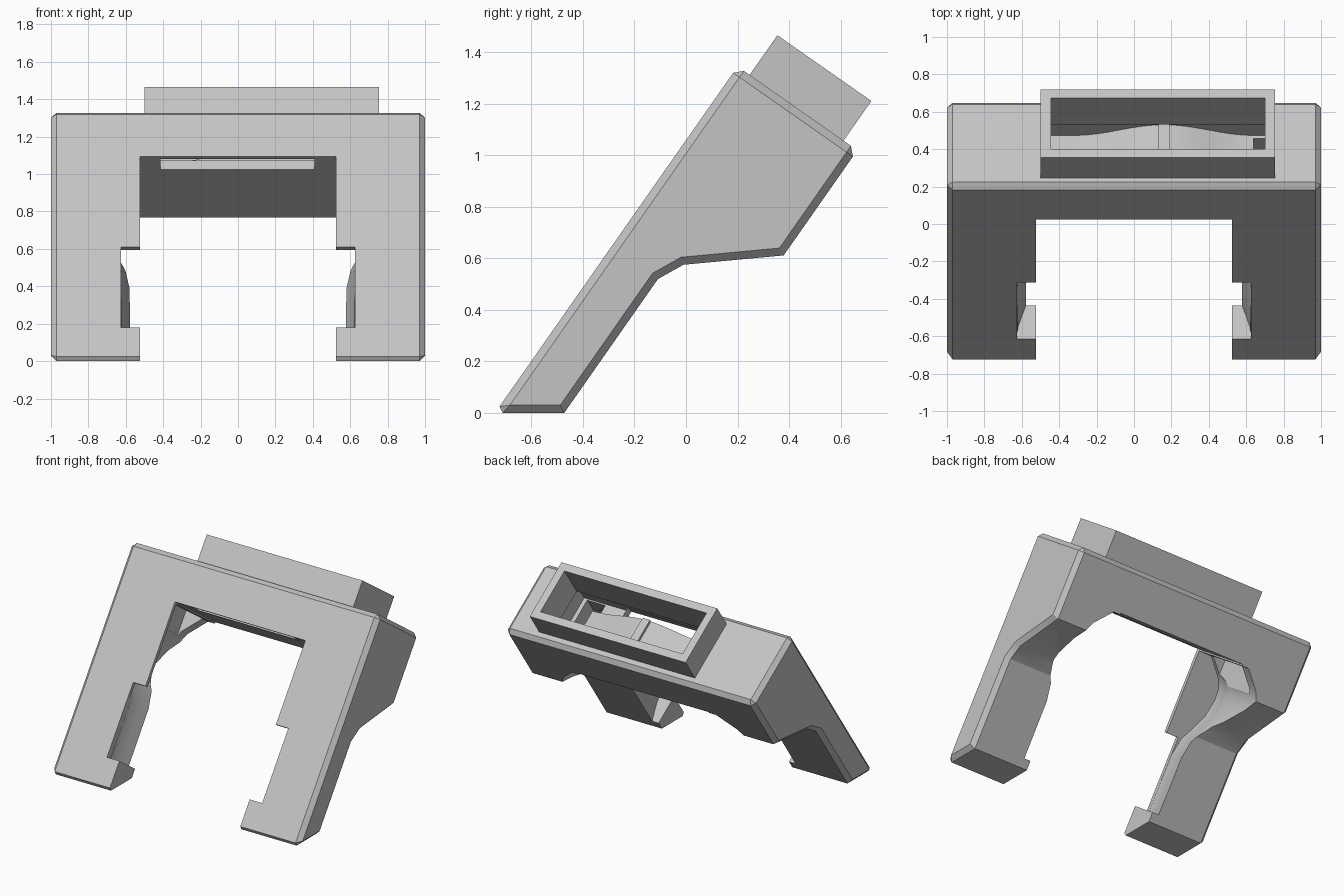
import bpy, bmesh, math
from mathutils import Matrix

old = bpy.data.objects.get("Cube")
if old:
    bpy.data.objects.remove(old)

# One plain grey plastic
grey = bpy.data.materials.new("grey plastic")
grey.use_nodes = True
tone = (0.55, 0.55, 0.55, 1)
grey.diffuse_color = tone
grey.node_tree.nodes["Principled BSDF"].inputs["Base Color"].default_value = tone

# Everything is made upright, then the whole duct is leaned back
LEAN = Matrix.Rotation(math.radians(-35), 4, "X")


def finish(name, bm):
    bmesh.ops.recalc_face_normals(bm, faces=bm.faces)
    mesh = bpy.data.meshes.new(name)
    bm.to_mesh(mesh)
    bm.free()
    mesh.materials.append(grey)
    obj = bpy.data.objects.new(name, mesh)
    bpy.context.collection.objects.link(obj)
    return obj


def loft(name, rings):
    """Skin a list of equal rings and cap both ends."""
    bm = bmesh.new()
    loops = [[bm.verts.new(p) for p in ring] for ring in rings]
    for a, b in zip(loops, loops[1:]):
        for i in range(len(a)):
            j = (i + 1) % len(a)
            bm.faces.new((a[i], a[j], b[j], b[i]))
    bm.faces.new(loops[0])
    bm.faces.new(loops[-1])
    return finish(name, bm)


def block(name, x, y, z):
    rings = [[(x[0], y[0], h), (x[1], y[0], h), (x[1], y[1], h), (x[0], y[1], h)] for h in z]
    return loft(name, rings)


def apply_modifiers(obj):
    bpy.context.view_layer.update()
    mesh = bpy.data.meshes.new_from_object(
        obj.evaluated_get(bpy.context.evaluated_depsgraph_get()))
    obj.modifiers.clear()
    obj.data = mesh


def cut(obj, cutter, keep=False):
    mod = obj.modifiers.new("cut", "BOOLEAN")
    mod.operation = "DIFFERENCE"
    mod.solver = "EXACT"
    mod.object = cutter
    apply_modifiers(obj)
    if not keep:
        bpy.data.objects.remove(cutter)


# Body: side profile swept across the width, outer edges chamfered
FRONT, LEG_BACK, BACK, TOP = -0.607, -0.387, -0.04, 1.216
profile = [(FRONT, -0.425), (LEG_BACK, -0.271), (LEG_BACK, 0.363),
           (-0.338, 0.465), (BACK, 0.718), (BACK, TOP), (FRONT, TOP)]
body = loft("duct_body", [[(x, y, z) for y, z in profile] for x in (-1, 1)])
bm = bmesh.new()
bm.from_mesh(body.data)


def is_chamfered(edge):
    a, b = (v.co for v in edge.verts)
    across = abs(a.x - b.x) > 1
    return not across or a.y < FRONT + 0.01 or a.z > TOP - 0.01


bmesh.ops.bevel(bm, geom=[e for e in bm.edges if is_chamfered(e)],
                offset=0.03, segments=1, affect="EDGES")
bm.to_mesh(body.data)
bm.free()

# Opening between the legs
cut(body, block("gap", (-0.525, 0.525), (-1, 0.5), (-1, 0.91)))

# Flared scoops inside the legs, behind the thin front wall: (height, reach)
SCOOP = [(-0.205, 0.575), (0.2, 0.577), (0.32, 0.60), (0.42, 0.66), (0.52, 0.71),
         (0.64, 0.735), (0.72, 0.73), (0.78, 0.70), (0.83, 0.65), (0.90, 0.58)]
for side in (-1, 1):
    rings = []
    for z, reach in SCOOP:
        wall = [(0.4, -0.58), (reach + 0.05, -0.58), (reach + 0.045, -0.53),
                (reach + 0.025, -0.46), (reach, -0.38), (reach, 0.1), (0.4, 0.1)]
        rings.append([(side * x, y, z) for x, y in wall])
    cut(body, loft("scoop", rings))
    # Outlet notch through the front wall
    xs = sorted((side * 0.4, side * 0.625))
    cut(body, block("notch", xs, (-0.7, -0.56), (-0.205, 0.32)))

# Inner chamber, with drops into both legs
cut(body, block("chamber", (-0.75, 0.75), (-0.555, -0.1), (0.967, 1.156)))
for side in (-1, 1):
    xs = sorted((side * 0.575, side * 0.72))
    cut(body, block("drop", xs, (-0.545, -0.12), (0.75, 1.05)))

# Slot in the roof of the gap
cut(body, block("slot", (-0.415, 0.41), (-0.583, -0.488), (0.85, 1.0)))

# Inlet collar, open through into the chamber
collar = block("inlet_collar", (-0.5, 0.755), (-0.55, -0.105), (1.17, 1.404))
throat = block("throat", (-0.445, 0.70), (-0.495, -0.16), (1.1, 1.5))
cut(body, throat, keep=True)
cut(collar, throat)

# Curved flow splitter on the chamber floor
MID, HALF, STEPS = 0.16, 0.48, 16
arch = []
for i in range(STEPS + 1):
    t = 2 * i / STEPS - 1
    arch.append((MID + HALF * t, 0.968 + 0.1 * math.cos(t * math.pi / 2) ** 2))
outline = [(MID - HALF, 0.95)] + arch + [(MID + HALF, 0.95)]
splitter = loft("flow_splitter", [[(x, y, z) for x, z in outline] for y in (-0.48, -0.09)])
divider = block("splitter_fin", (0.13, 0.19), (-0.48, -0.09), (0.95, 1.085))

# Lean back and shade
for obj in (body, collar, splitter, divider):
    obj.data.transform(LEAN)
    bpy.ops.object.select_all(action="DESELECT")
    obj.select_set(True)
    bpy.context.view_layer.objects.active = obj
    bpy.ops.object.shade_smooth_by_angle(angle=math.radians(25))
